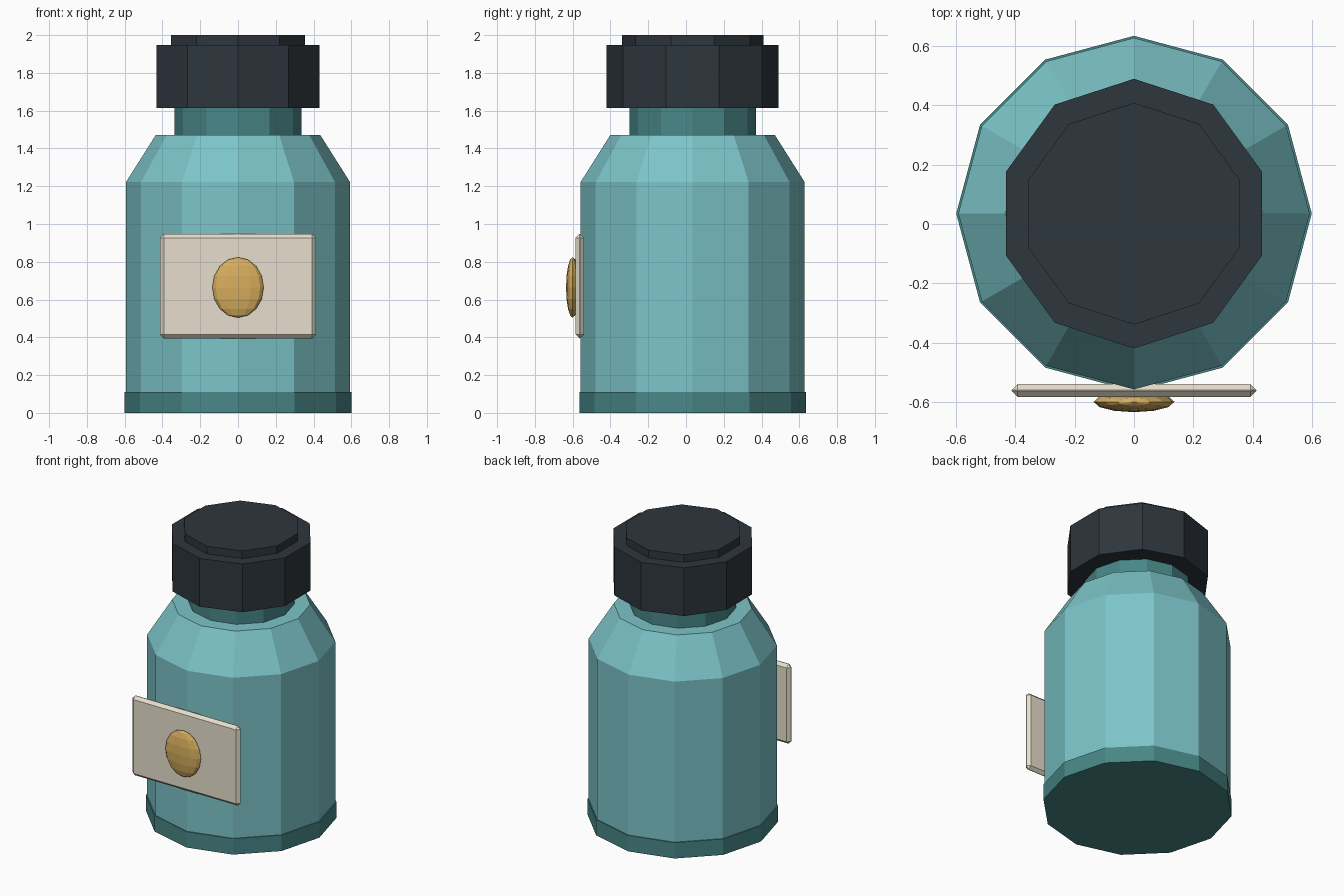
import bpy
from math import pi

if "Cube" in bpy.data.objects:
    bpy.data.objects.remove(bpy.data.objects["Cube"])

CY = 0.035  # bottle axis; the label pushes the bounds forward


def colour(name, rgb):
    m = bpy.data.materials.new(name)
    m.diffuse_color = (*rgb, 1)
    m.use_nodes = True
    m.node_tree.nodes["Principled BSDF"].inputs["Base Color"].default_value = m.diffuse_color
    return m


teal = colour("teal", (0.20, 0.55, 0.58))
dark_teal = colour("dark_teal", (0.065, 0.24, 0.24))
charcoal = colour("charcoal", (0.027, 0.037, 0.047))
cream = colour("cream", (0.80, 0.74, 0.61))
gold = colour("gold", (0.68, 0.42, 0.11))


def frustum(name, sides, r0, r1, z0, z1, mat):
    # flat-sided ring with one corner on the +y axis
    bpy.ops.mesh.primitive_cone_add(vertices=sides, radius1=r0, radius2=r1,
                                    depth=z1 - z0,
                                    location=(0, CY, (z0 + z1) / 2))
    ob = bpy.context.object
    ob.name = name
    ob.data.materials.append(mat)
    return ob


# glass
frustum("base", 12, 0.60, 0.60, 0.0, 0.11, dark_teal)
frustum("body", 12, 0.593, 0.593, 0.11, 1.222, teal)
frustum("shoulder", 12, 0.593, 0.435, 1.222, 1.472, teal)
frustum("neck", 12, 0.335, 0.335, 1.472, 1.613, dark_teal)

# ten-sided cap with a raised top
frustum("cap", 10, 0.455, 0.455, 1.613, 1.947, charcoal)
frustum("cap_top", 10, 0.374, 0.374, 1.947, 2.0, charcoal)

# label plate with chamfered rim
bpy.ops.mesh.primitive_cube_add(size=1, location=(0, -0.562, 0.671))
label = bpy.context.object
label.name = "label"
label.scale = (0.826, 0.044, 0.552)
bpy.ops.object.transform_apply(location=False, rotation=False, scale=True)
bevel = label.modifiers.new("chamfer", "BEVEL")
bevel.width = 0.02
bevel.segments = 1
label.data.materials.append(cream)

# oval badge
bpy.ops.mesh.primitive_uv_sphere_add(segments=12, ring_count=8, radius=1,
                                     location=(0, -0.6, 0.664))
badge = bpy.context.object
badge.name = "badge"
badge.scale = (0.136, 0.035, 0.16)
badge.data.materials.append(gold)
